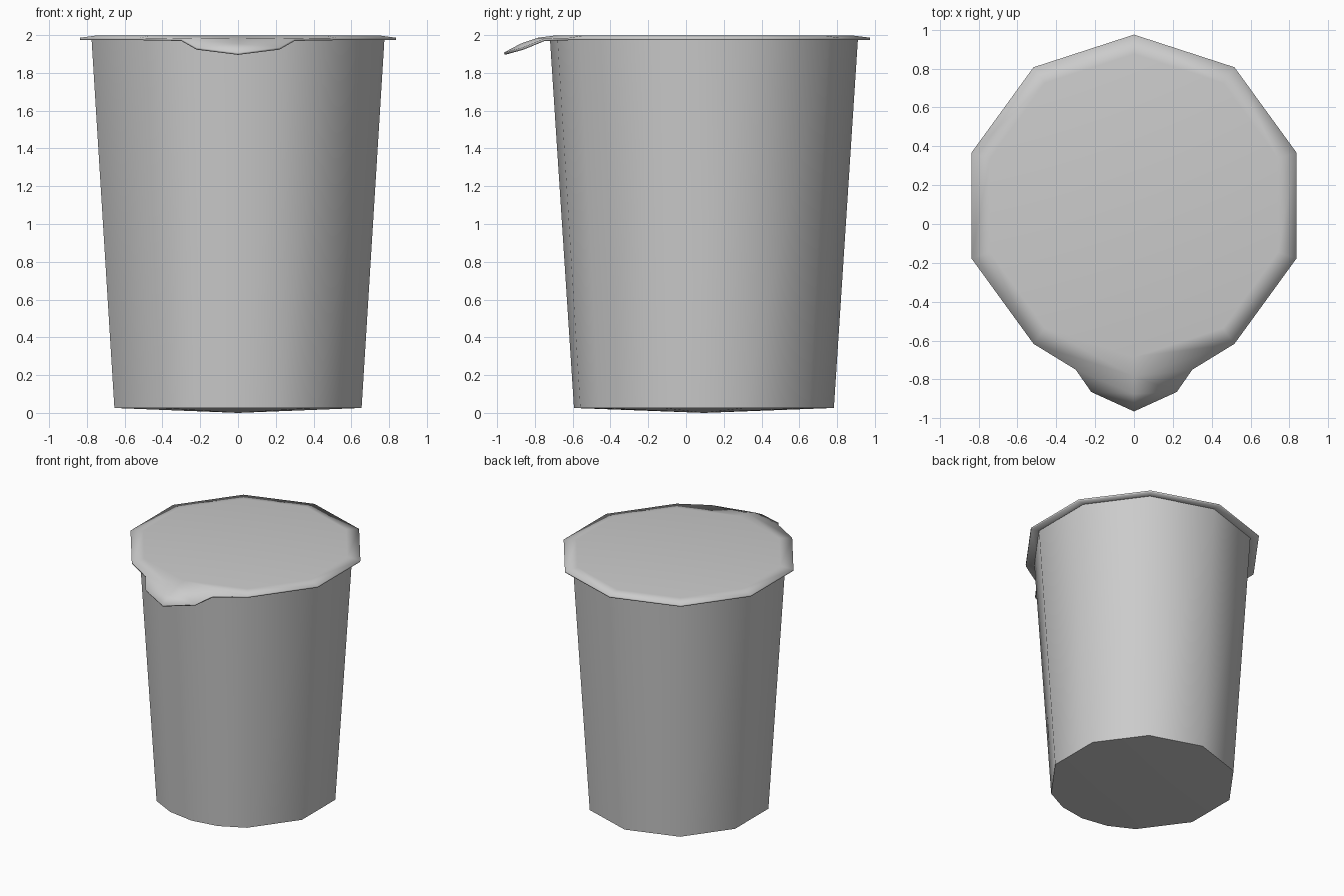
import bpy, bmesh, math

if "Cube" in bpy.data.objects:
    bpy.data.objects.remove(bpy.data.objects["Cube"])

CY = 0.095  # centre of the cup in y


def polar(bm, r, deg, z):
    # angle is measured from the front (-y) towards +x
    a = math.radians(deg)
    return bm.verts.new((r * math.sin(a), CY - r * math.cos(a), z))


def finish(bm, name, angle):
    mesh = bpy.data.meshes.new(name)
    bm.to_mesh(mesh)
    bm.free()
    ob = bpy.data.objects.new(name, mesh)
    bpy.context.collection.objects.link(ob)
    bpy.ops.object.select_all(action='DESELECT')
    ob.select_set(True)
    bpy.context.view_layer.objects.active = ob
    bpy.ops.object.shade_smooth_by_angle(angle=math.radians(angle))
    return ob


# Cup body: ten-sided taper with two extra edges on the front, slightly domed base
bm = bmesh.new()
angles = sorted([36 * i for i in range(10)] + [18, 342])
n = len(angles)
low = [polar(bm, 0.688, a, 0.026) for a in angles]
high = [polar(bm, 0.815, a, 1.976) for a in angles]
base = bm.verts.new((0, CY, 0))
for i in range(n):
    j = (i + 1) % n
    bm.faces.new((low[i], low[j], high[j], high[i]))
    bm.faces.new((base, low[j], low[i]))
bmesh.ops.recalc_face_normals(bm, faces=bm.faces)
finish(bm, "cup_body", 50)

# Foil lid: ten-sided sheet with a sloping rim
bm = bmesh.new()
inner = [polar(bm, 0.78, 36 * i, 1.999) for i in range(10)]
outer = [polar(bm, 0.88, 36 * i, 1.986) for i in range(10)]
bm.faces.new(inner)
for i in range(10):
    j = (i + 1) % 10
    bm.faces.new((inner[i], outer[i], outer[j], inner[j]))

# Pull tab: bent down at the front, same on both sides
root = outer[0]
bend = bm.verts.new((0, -0.875, 1.955))
tip = bm.verts.new((0, -0.965, 1.907))
for s, corner in ((1, outer[1]), (-1, outer[9])):
    neck = bm.verts.new((s * 0.30, -0.75, 1.982))
    side = bm.verts.new((s * 0.22, -0.865, 1.935))
    for f in ((root, neck, corner), (root, bend, side, neck), (bend, tip, side)):
        bm.faces.new(f if s > 0 else f[::-1])
bmesh.ops.recalc_face_normals(bm, faces=bm.faces)
bm.normal_update()
if sum(f.normal.z for f in bm.faces) < 0:
    bmesh.ops.reverse_faces(bm, faces=bm.faces)
lid = finish(bm, "foil_lid", 50)
thick = lid.modifiers.new("thickness", 'SOLIDIFY')
thick.thickness = 0.013
thick.offset = -1
